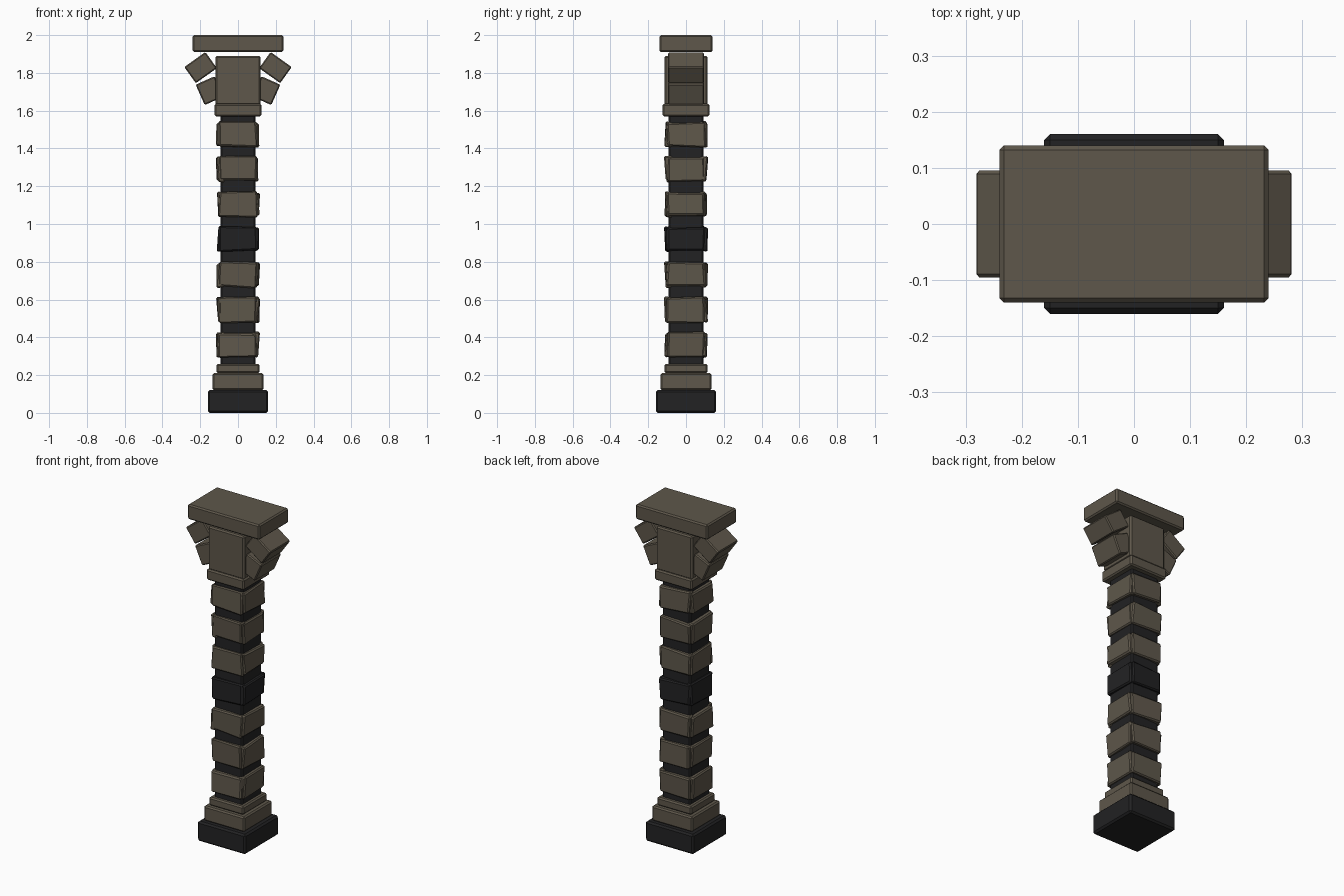
import bpy
import bmesh
import math
import random
from mathutils import Vector

random.seed(4)
default = bpy.data.objects.get("Cube")
if default:
    bpy.data.objects.remove(default, do_unlink=True)


def make_material(name, rgb):
    mat = bpy.data.materials.new(name)
    mat.use_nodes = True
    color = (*rgb, 1.0)
    mat.diffuse_color = color
    mat.node_tree.nodes["Principled BSDF"].inputs["Base Color"].default_value = color
    return mat


stone = make_material("brown stone", (0.112, 0.095, 0.069))
dark = make_material("dark stone", (0.016, 0.016, 0.017))


def block(name, size, center, mat, tilt=0.0, bevel=0.008, shape=None):
    """Chamfered block; shape may move each corner before chamfering."""
    bm = bmesh.new()
    bmesh.ops.create_cube(bm, size=1)
    for v in bm.verts:
        v.co = Vector(a * b for a, b in zip(v.co, size))
        if shape:
            shape(v)
    if bevel:
        bmesh.ops.bevel(bm, geom=bm.edges[:], offset=bevel, segments=1, affect='EDGES')
    mesh = bpy.data.meshes.new(name)
    bm.to_mesh(mesh)
    bm.free()
    mesh.materials.append(mat)
    obj = bpy.data.objects.new(name, mesh)
    obj.location = center
    obj.rotation_euler.y = tilt
    bpy.context.collection.objects.link(obj)
    return obj


def slab(name, width, depth, low, high, mat, bevel=0.008):
    return block(name, (width, depth, high - low), (0, 0, (low + high) / 2), mat, bevel=bevel)


# Stepped base
slab("base_plinth", 0.32, 0.32, 0, 0.12, dark, 0.01)
slab("base_step", 0.27, 0.27, 0.12, 0.21, stone)
slab("base_collar", 0.23, 0.23, 0.21, 0.26, stone)

# Shaft core
slab("shaft_core", 0.184, 0.184, 0.25, 1.58, dark, 0.006)


# Uneven facing stones around the core
def roughen(v):
    v.co.z += random.uniform(-0.008, 0.008)
    v.co.x += random.uniform(-0.006, 0.006)
    if v.co.y < 0:
        v.co.y += random.uniform(-0.005, 0.011)


courses = [0.36, 0.545, 0.73, 0.92, 1.105, 1.29, 1.475]
sides = ["front", "left", "back", "right"]
for row, z in enumerate(courses):
    mat = dark if row == 3 else stone
    for turn, side in enumerate(sides):
        angle = turn * math.pi / 2
        reach = 0.092
        spot = (math.sin(angle) * reach, -math.cos(angle) * reach, z)
        stone_face = block(f"shaft_stone_{row + 1}_{side}", (0.198, 0.042, 0.128),
                           spot, mat, bevel=0.007, shape=roughen)
        stone_face.rotation_euler.z = angle

# Capital
slab("capital_collar", 0.25, 0.25, 1.57, 1.635, stone)
slab("capital_block", 0.24, 0.23, 1.63, 1.89, stone)
slab("capital_top", 0.48, 0.28, 1.91, 2.0, stone)

# Tilted brackets on both sides of the capital
for side, s in (("left", 1), ("right", -1)):
    block(f"upper_bracket_{side}", (0.137, 0.19, 0.105), (s * 0.198, 0, 1.828),
          stone, s * math.radians(35.5), 0.006)
    block(f"lower_bracket_{side}", (0.11, 0.19, 0.118), (s * 0.15, 0, 1.706),
          stone, s * math.radians(24), 0.006)
